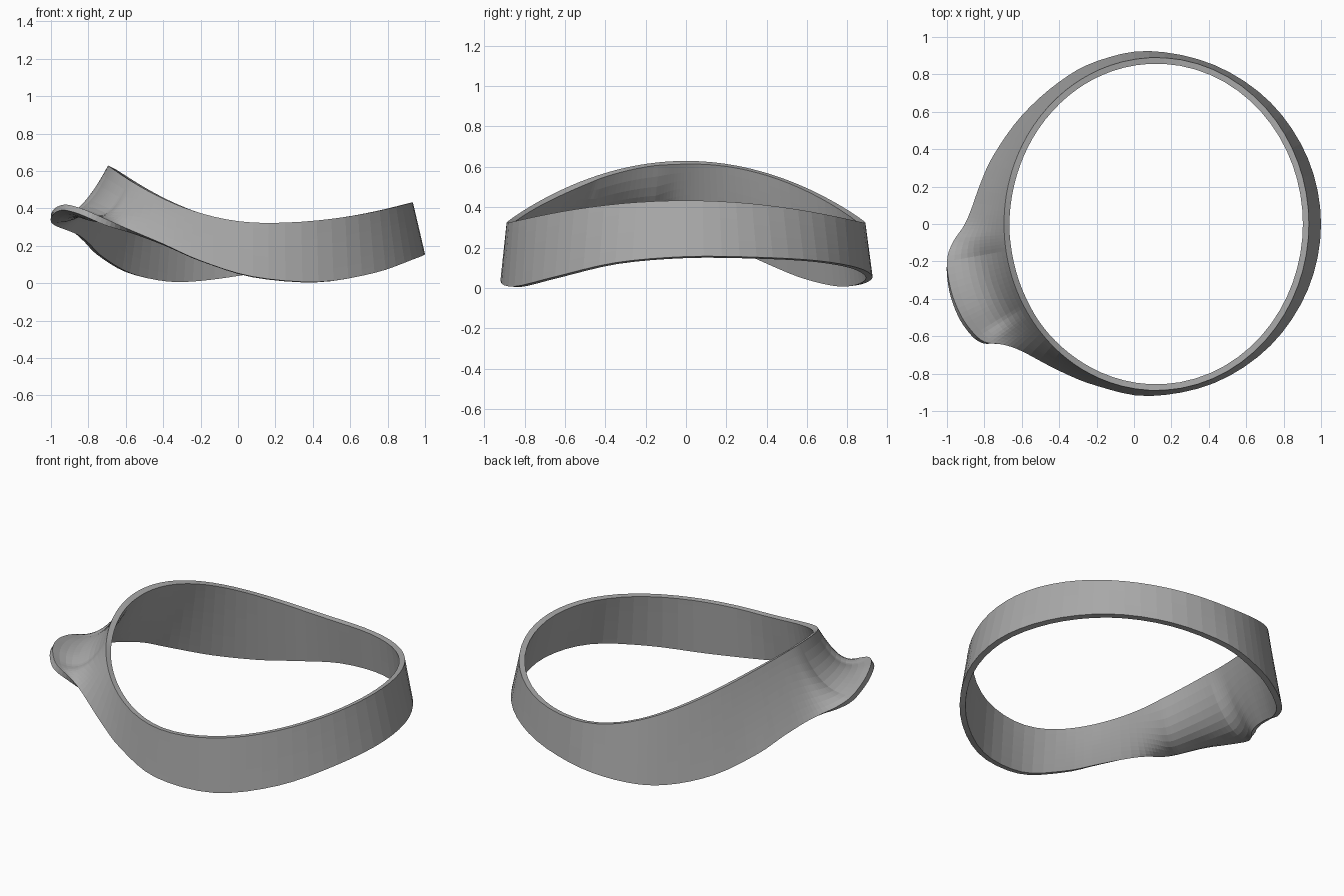
import bpy, bmesh, math
from mathutils import Vector

cube = bpy.data.objects.get("Cube")
if cube:
    bpy.data.objects.remove(cube, do_unlink=True)

STEPS, ROWS, THICKNESS = 4, 10, 0.033
CENTRE = Vector((0.12, 0, 0))
RIM_X, RIM_Y = 0.815, 0.89

# Lower edge of the band, counter-clockwise, including the flared tab
lower_edge = [Vector(p) for p in (
    (1, 0, .155), (.93, .35, .152), (.73, .65, .135), (.43, .85, .1),
    (.08, .925, .055), (-.2, .87, .018), (-.4, .76, .014), (-.6, .58, .06),
    (-.75, .37, .15), (-.82, .22, .22), (-.87, .08, .265), (-.91, -.01, .29),
    (-.97, -.1, .325), (-1, -.2, .36), (-.98, -.35, .4), (-.93, -.48, .42),
    (-.87, -.57, .41), (-.8, -.63, .385), (-.7, -.645, .34), (-.6, -.68, .295),
    (-.4, -.785, .21), (-.2, -.865, .12), (.08, -.92, .035), (.43, -.85, .007),
    (.73, -.65, .055), (.93, -.35, .125))]


def smooth_loop(points, steps):
    """Closed Catmull-Rom curve through the points."""
    result = []
    count = len(points)
    for i in range(count):
        a, b, c, d = (points[(i + k) % count] for k in (-1, 0, 1, 2))
        for step in range(steps):
            t = step / steps
            result.append(b + (c - a) * t / 2
                          + (a - b * 2.5 + c * 2 - d / 2) * t ** 2
                          + (b * 3 - a - c * 3 + d) * t ** 3 / 2)
    return result


def rim_point(direction):
    """Saddle-shaped upper rim in the given horizontal direction."""
    scale = math.hypot(direction.x / RIM_X, direction.y / RIM_Y)
    point = CENTRE + direction / scale
    offset = point.x - 0.15
    point.z = 0.322 + (0.43 if offset < 0 else 0.18) * offset ** 2
    return point


def wall_section(bottom):
    """Points from the rim to the lower edge, bent outwards at the tab."""
    direction = Vector((bottom.x - CENTRE.x, bottom.y, 0))
    top = rim_point(direction)
    angle = math.degrees(math.atan2(direction.y, direction.x)) % 360
    distance = min(abs(angle - 201) / 30, 1)
    weight = min(1, 1.4 * math.cos(distance * math.pi / 2) ** 2)
    crease = top + direction.normalized() * 0.12 - Vector((0, 0, 0.29))
    control = ((top + bottom) / 2).lerp(crease, weight)
    section = []
    for row in range(ROWS + 1):
        t = row / ROWS
        section.append(top.lerp(control, t).lerp(control.lerp(bottom, t), t))
    return section


# Ring band lofted between rim and lower edge
bm = bmesh.new()
columns = [[bm.verts.new(p) for p in wall_section(bottom)]
           for bottom in smooth_loop(lower_edge, STEPS)]
for i, left in enumerate(columns):
    right = columns[(i + 1) % len(columns)]
    for row in range(ROWS):
        bm.faces.new((left[row], left[row + 1], right[row + 1], right[row]))
mesh = bpy.data.meshes.new("ring_band")
bm.to_mesh(mesh)
bm.free()
band = bpy.data.objects.new("ring_band", mesh)
bpy.context.collection.objects.link(band)

# Wall thickness grows inwards
solid = band.modifiers.new("wall_thickness", "SOLIDIFY")
solid.thickness = THICKNESS
solid.offset = -1

# Plain grey colour
grey = bpy.data.materials.new("plain_grey")
grey.use_nodes = True
colour = (0.4, 0.4, 0.4, 1)
grey.diffuse_color = colour
grey.node_tree.nodes["Principled BSDF"].inputs["Base Color"].default_value = colour
mesh.materials.append(grey)
